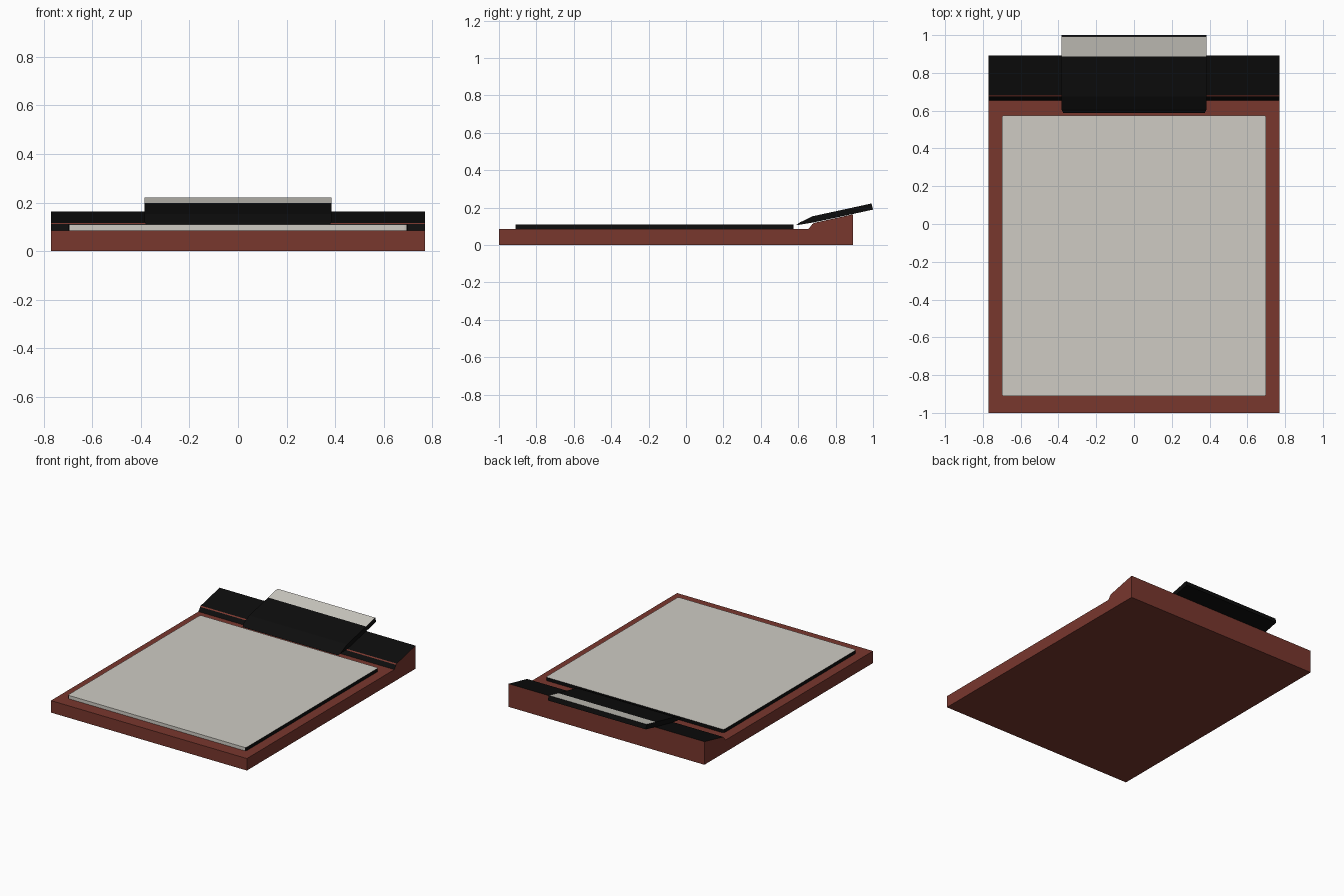
import bpy, bmesh

if "Cube" in bpy.data.objects:
    bpy.data.objects.remove(bpy.data.objects["Cube"])


def material(name, rgb):
    m = bpy.data.materials.new(name)
    m.diffuse_color = (*rgb, 1)
    m.use_nodes = True
    m.node_tree.nodes["Principled BSDF"].inputs["Base Color"].default_value = m.diffuse_color
    return m


RED = material("red_brown_board", (0.19, 0.038, 0.027))
BLACK = material("black", (0.004, 0.004, 0.004))
PAPER = material("off_white", (0.62, 0.60, 0.55))


def finish(bm, name, mats):
    bmesh.ops.recalc_face_normals(bm, faces=bm.faces)
    me = bpy.data.meshes.new(name)
    bm.to_mesh(me)
    bm.free()
    for m in mats:
        me.materials.append(m)
    ob = bpy.data.objects.new(name, me)
    bpy.context.collection.objects.link(ob)
    return ob


def side_profile(points, half_width, accents=()):
    """Extrude a (y, z) profile across x; the listed edges get slot 1."""
    bm = bmesh.new()
    left = [bm.verts.new((-half_width, y, z)) for y, z in points]
    right = [bm.verts.new((half_width, y, z)) for y, z in points]
    bm.faces.new(left)
    bm.faces.new(right[::-1])
    n = len(points)
    for i in range(n):
        j = (i + 1) % n
        f = bm.faces.new((left[i], right[i], right[j], left[j]))
        f.material_index = int(i in accents)
    return bm


# Board with raised back wedge: black ramp faces with a thin red line
board = side_profile([(-1, 0), (0.893, 0), (0.893, 0.164), (0.682, 0.117),
                      (0.675, 0.111), (0.655, 0.085), (-1, 0.085)],
                     0.77, accents=(2, 4))
finish(board, "board", (RED, BLACK))

# Clip lever: bent plate with a light strip at the back of its top
clip = side_profile([(0.588, 0.106), (0.60, 0.107), (0.685, 0.121),
                     (1.0, 0.189), (0.992, 0.222), (0.888, 0.199),
                     (0.675, 0.153), (0.61, 0.121)],
                    0.385, accents=(4,))
for v in clip.verts:
    if v.co.y < 0.605:
        v.co.x *= 0.975
finish(clip, "clip_lever", (BLACK, PAPER))

# Paper stack: rounded corners, light top and front, dark other sides
bm = bmesh.new()
bmesh.ops.create_cube(bm, size=1)
for v in bm.verts:
    v.co.x *= 1.40
    v.co.y = v.co.y * 1.487 - 0.168
    v.co.z = v.co.z * 0.025 + 0.0965
upright = [e for e in bm.edges if abs(e.verts[0].co.z - e.verts[1].co.z) > 0.01]
bmesh.ops.bevel(bm, geom=upright, offset=0.014, segments=3, profile=0.5,
                affect='EDGES')
bm.normal_update()
for f in bm.faces:
    light = abs(f.normal.z) > 0.5 or f.normal.y < -0.9
    f.material_index = 0 if light else 1
finish(bm, "paper_stack", (PAPER, BLACK))
